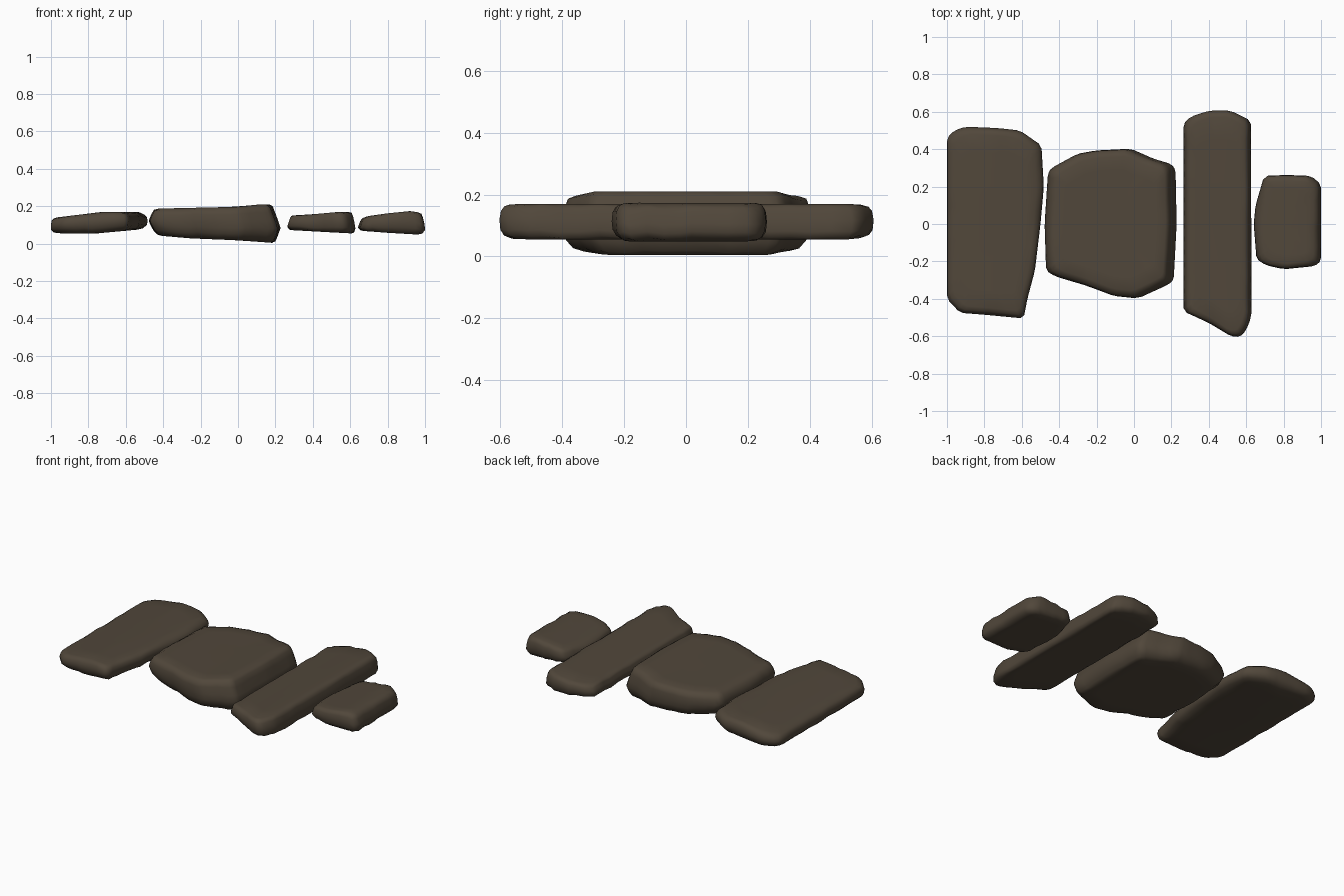
import bpy, bmesh, random
from mathutils import Vector

if "Cube" in bpy.data.objects:
    bpy.data.objects.remove(bpy.data.objects["Cube"])

random.seed(4)
stone_mat = bpy.data.materials.new("dark brown stone")
stone_mat.diffuse_color = (0.082, 0.063, 0.043, 1)
stone_mat.use_nodes = True
stone_mat.node_tree.nodes["Principled BSDF"].inputs["Base Color"].default_value = stone_mat.diffuse_color


def curve(points, x):
    """Piecewise linear height at x."""
    if x <= points[0][0]:
        return points[0][1]
    for (x0, z0), (x1, z1) in zip(points, points[1:]):
        if x <= x1:
            return z0 + (z1 - z0) * (x - x0) / (x1 - x0)
    return points[-1][1]


def resample(outline):
    """Soften corners a little by corner cutting, with extra points on long sides."""
    out = []
    n = len(outline)
    for i in range(n):
        a, b = Vector(outline[i]), Vector(outline[(i + 1) % n])
        length = (b - a).length
        cut = min(0.018, length * 0.25)
        steps = max(1, round(length / 0.07))
        for k in range(steps + 1):
            d = cut + (length - 2 * cut) * k / steps
            out.append(a.lerp(b, d / length))
    return out


def stone(name, outline, bottom, top, levels):
    """levels: (height fraction, left inset, right inset, end inset)."""
    pts = resample(outline)
    xs = [p.x for p in pts]
    ys = [p.y for p in pts]
    x0, x1, y0, y1 = min(xs), max(xs), min(ys), max(ys)
    cy = (y0 + y1) / 2
    wobble = [random.uniform(-0.004, 0.004) for _ in pts]
    bm = bmesh.new()

    def ring(t, il, ir, ie, s=1.0, w=0.0):
        row = []
        a, b = x0 + il, x1 - ir
        c = (a + b) / 2
        for p, n in zip(pts, wobble):
            x = a + (b - a) * (p.x - x0) / (x1 - x0)
            y = cy + (p.y - cy) * (1 - 2 * ie / (y1 - y0))
            x, y = c + (x - c) * s, cy + (y - cy) * s
            zb, zt = curve(bottom, x), curve(top, x)
            row.append(bm.verts.new((x, y, zb + (zt - zb) * t + n * w)))
        return row

    lo, hi = levels[0], levels[-1]
    rows = [ring(*lo, s=s) for s in (0.4, 0.8)]
    rows += [ring(*lv, w=1.0 if 0 < i < len(levels) - 1 else 0) for i, lv in enumerate(levels)]
    rows += [ring(*hi, s=s) for s in (0.8, 0.4)]
    n = len(pts)
    for r, q in zip(rows, rows[1:]):
        for i in range(n):
            j = (i + 1) % n
            bm.faces.new((r[i], r[j], q[j], q[i]))
    bm.faces.new(rows[0][::-1])
    bm.faces.new(rows[-1])
    bmesh.ops.recalc_face_normals(bm, faces=bm.faces)
    for f in bm.faces:
        f.smooth = True
    me = bpy.data.meshes.new(name)
    bm.to_mesh(me)
    bm.free()
    me.materials.append(stone_mat)
    ob = bpy.data.objects.new(name, me)
    bpy.context.collection.objects.link(ob)


# Long slab at the left end
stone("left_slab",
      [(-1, .46), (-.96, .5), (-.9, .52), (-.73, .513), (-.61, .5), (-.495, .42), (-.482, .2),
       (-.5, 0), (-.53, -.25), (-.57, -.4), (-.59, -.505), (-.8, -.485), (-.93, -.475), (-1, -.4)],
      [(-1, .06), (-.95, .055), (-.75, .055), (-.48, .08)],
      [(-1, .135), (-.97, .14), (-.74, .168), (-.53, .168), (-.48, .15)],
      [(0, .03, .05, .05), (.08, .012, .02, .025), (.25, 0, .004, .008), (.55, 0, 0, 0),
       (.8, .004, .004, .008), (.93, .015, .018, .02), (1, .035, .04, .04)])

# Broad thick stepping stone
stone("broad_stone",
      [(-.46, .27), (-.44, .3), (-.3, .375), (-.2, .393), (-.02, .402), (.1, .35), (.2, .32),
       (.222, .29), (.228, 0), (.212, -.3), (.18, -.325), (.02, -.397), (-.1, -.385),
       (-.25, -.33), (-.42, -.28), (-.47, -.25), (-.478, 0)],
      [(-.45, .045), (-.25, .028), (0, .018), (.2, .003)],
      [(-.44, .187), (0, .197), (.12, .21), (.2, .211)],
      [(0, .07, .045, .06), (.06, .045, .025, .03), (.2, .025, .013, .008), (.37, .012, 0, 0),
       (.55, 0, .012, 0), (.78, .012, .03, .003), (.93, .025, .042, .012), (1, .05, .06, .04)])

# Longest narrow plank stone
stone("narrow_slab",
      [(.265, .54), (.3, .575), (.4, .606), (.52, .606), (.625, .555), (.627, 0), (.627, -.5),
       (.6, -.57), (.57, -.604), (.52, -.6), (.4, -.53), (.265, -.47)],
      [(.27, .073), (.45, .063), (.62, .054)],
      [(.28, .15), (.4, .157), (.52, .168), (.61, .17)],
      [(0, .025, .02, .04), (.08, .008, .006, .015), (.25, 0, 0, .003), (.55, .007, .006, 0),
       (.8, .014, .013, .005), (.93, .02, .02, .016), (1, .04, .037, .035)])

# Small stone at the right end
stone("small_stone",
      [(.695, .258), (.82, .262), (.95, .257), (1, .215), (1, 0), (1, -.2), (.97, -.225), (.8, -.242),
       (.7, -.22), (.655, -.19), (.64, 0), (.65, .1)],
      [(.64, .07), (.8, .058), (.97, .048)],
      [(.65, .135), (.7, .148), (.8, .162), (.92, .174), (.98, .165)],
      [(0, .03, .04, .03), (.08, .01, .015, .014), (.25, 0, 0, .003), (.5, .005, .004, 0),
       (.78, .012, .012, .003), (.93, .022, .02, .013), (1, .045, .04, .03)])
